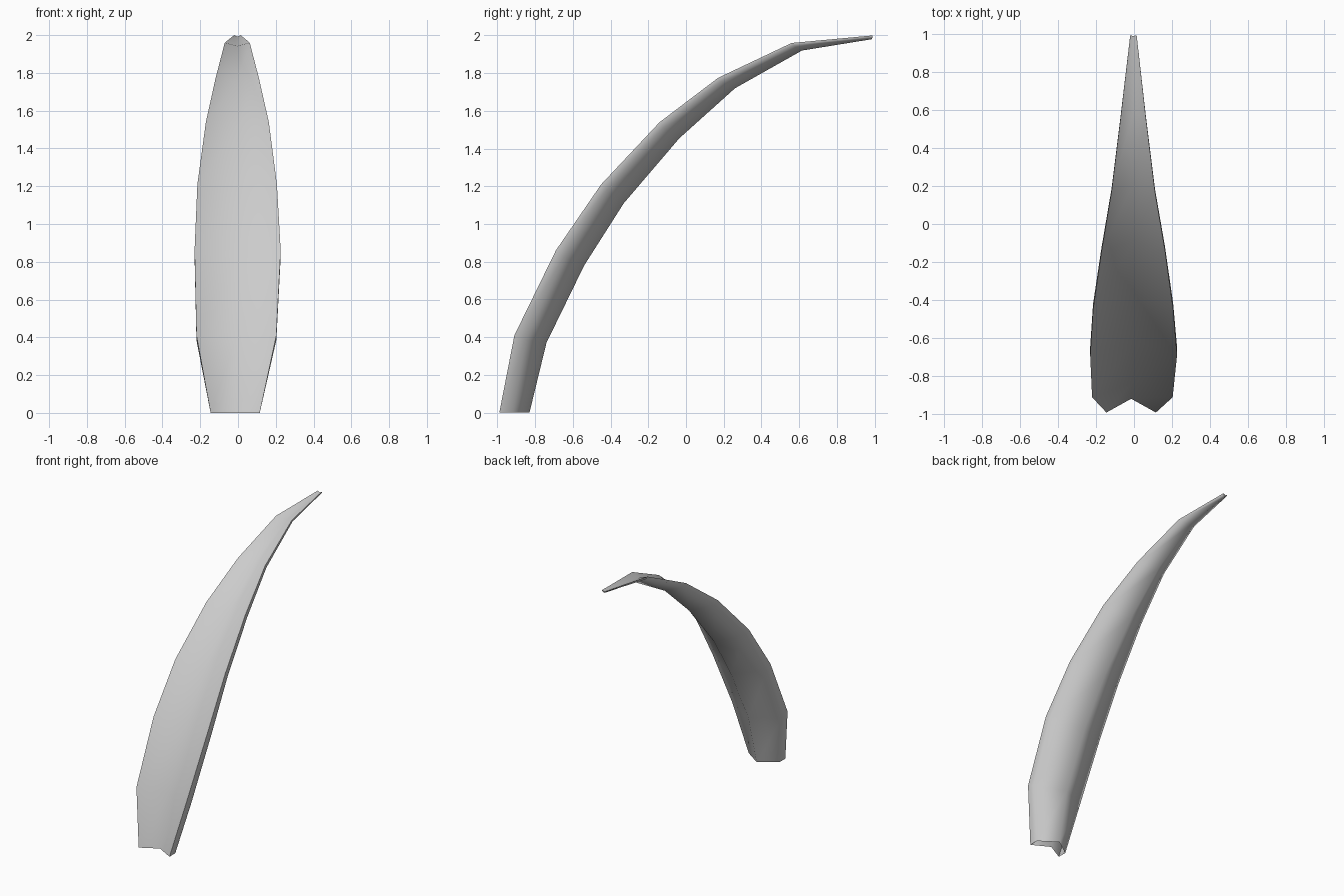
import bpy, bmesh

if "Cube" in bpy.data.objects:
    bpy.data.objects.remove(bpy.data.objects["Cube"])

# Stations along the blade: left x, right x, then (y, z) of the
# front rim, the back rim and the rear spine
stations = [
    (-.145, .115, (-.99, 0), (-.92, 0), (-.83, 0)),
    (-.22, .203, (-.91, .41), (-.85, .385), (-.74, .37)),
    (-.23, .226, (-.69, .86), (-.645, .825), (-.54, .78)),
    (-.215, .206, (-.45, 1.21), (-.42, 1.18), (-.33, 1.11)),
    (-.17, .163, (-.14, 1.54), (-.12, 1.51), (-.035, 1.455)),
    (-.118, .11, (.17, 1.775), (.185, 1.755), (.26, 1.72)),
    (-.07, .062, (.56, 1.96), (.57, 1.948), (.615, 1.92)),
    (-.02, .014, (.99, 2.0), (.99, 1.992), (.985, 1.98)),
]

bm = bmesh.new()
rings = []
for left, right, rim, back, spine in stations:
    mid = (left + right) / 2
    # chevron section with a groove in front and a ridge behind
    groove = tuple(r + (s - r) * 0.45 for r, s in zip(rim, spine))
    section = [(right, rim), (right, back), (mid, spine),
               (left, back), (left, rim), (mid, groove)]
    rings.append([bm.verts.new((x, *yz)) for x, yz in section])

# Skin between stations; the foot stays open, the tip is capped
for a, b in zip(rings, rings[1:]):
    for i in range(6):
        j = (i + 1) % 6
        bm.faces.new((a[i], a[j], b[j], b[i]))
bm.faces.new(rings[-1])
bmesh.ops.recalc_face_normals(bm, faces=bm.faces)

mesh = bpy.data.meshes.new("curved_blade")
bm.to_mesh(mesh)
bm.free()
blade = bpy.data.objects.new("curved_blade", mesh)
bpy.context.collection.objects.link(blade)

# Soft shading across the shallow folds
bpy.context.view_layer.objects.active = blade
blade.select_set(True)
bpy.ops.object.shade_smooth_by_angle(angle=1.22)
